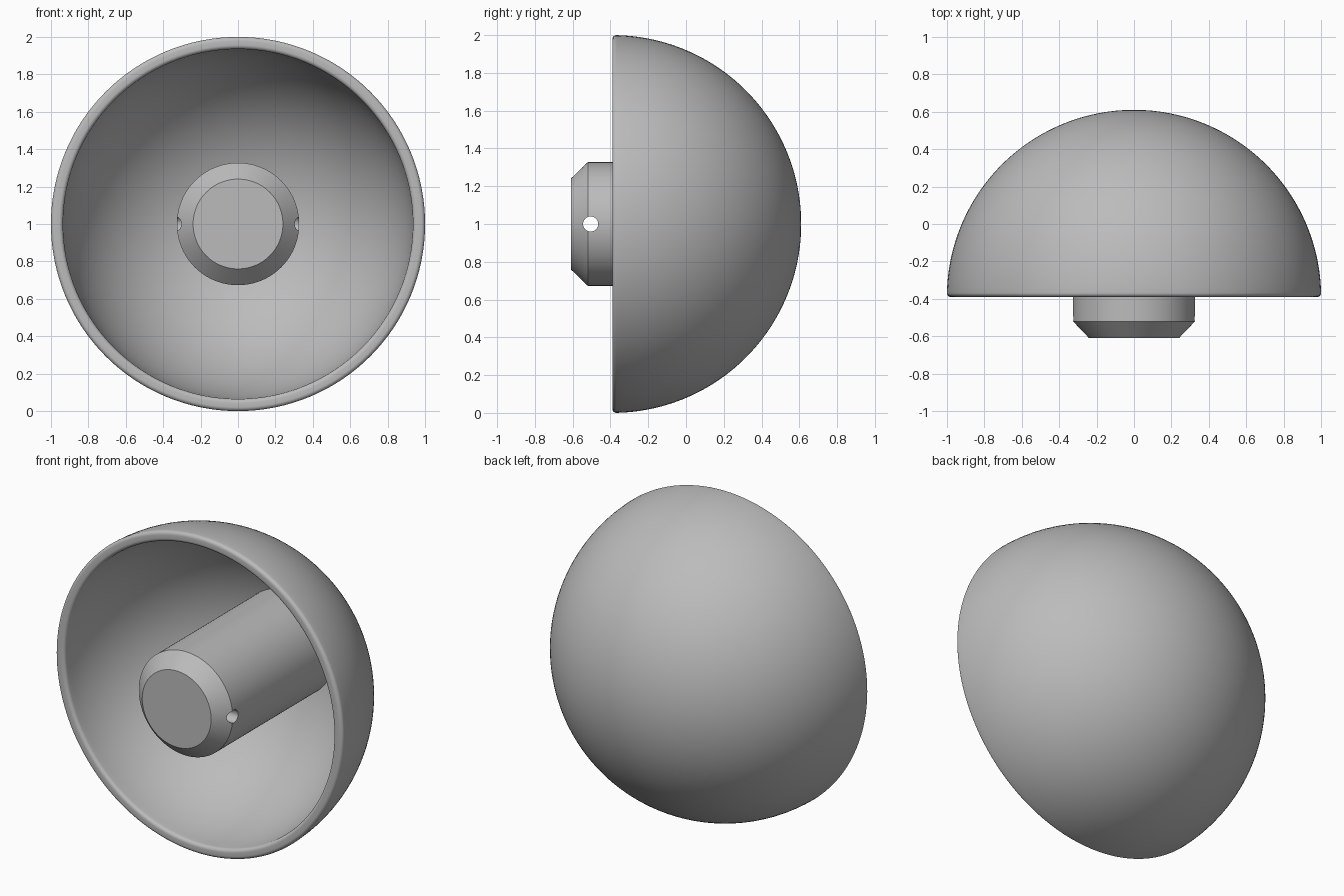
import bpy, bmesh
from math import sin, cos, pi, tau, sqrt, asin
from mathutils import Matrix, Vector

cube = bpy.data.objects.get("Cube")
if cube:
    bpy.data.objects.remove(cube, do_unlink=True)

OUTER, INNER, STEM = 1.0, 0.935, 0.327
RIM_Y, TIP_Y, FILLET = -0.39, -0.61, 0.022
SEGMENTS = 128

grey = bpy.data.materials.new("plain grey")
grey.use_nodes = True
grey.diffuse_color = (0.5, 0.5, 0.5, 1)
grey.node_tree.nodes["Principled BSDF"].inputs["Base Color"].default_value = (0.5, 0.5, 0.5, 1)


def arc(cx, cy, radius, start, end, steps):
    """Points (distance from axis, y) along a circular arc."""
    angles = [start + (end - start) * i / steps for i in range(steps + 1)]
    return [(cx + radius * cos(a), cy + radius * sin(a)) for a in angles]


def add_object(name, bm):
    bmesh.ops.recalc_face_normals(bm, faces=bm.faces)
    mesh = bpy.data.meshes.new(name)
    bm.to_mesh(mesh)
    bm.free()
    mesh.materials.append(grey)
    obj = bpy.data.objects.new(name, mesh)
    bpy.context.collection.objects.link(obj)
    return obj


def lathe(name, profile):
    """Spin a profile around the y axis at z = 1."""
    bm = bmesh.new()
    verts = [bm.verts.new((r, y, 1)) for r, y in profile]
    edges = [bm.edges.new(pair) for pair in zip(verts, verts[1:])]
    bmesh.ops.spin(bm, geom=verts + edges, cent=(0, 0, 1), axis=(0, 1, 0),
                   angle=tau, steps=SEGMENTS, use_merge=True)
    bmesh.ops.remove_doubles(bm, verts=bm.verts, dist=0.0001)
    return add_object(name, bm)


# Hollow dome with a rounded rim, and a chamfered stem rising from its inside
rim_base = RIM_Y + FILLET
profile = arc(0, RIM_Y, OUTER, pi / 2, asin(FILLET), 48)
profile += arc(OUTER - FILLET, rim_base, FILLET, 0, -pi / 2, 6)[1:]
profile += arc(INNER + FILLET, rim_base, FILLET, -pi / 2, -pi, 6)
profile += arc(0, RIM_Y, INNER, asin(FILLET / INNER), pi / 2 - asin(STEM / INNER), 40)[1:]
profile += [(STEM, -0.52), (0.24, TIP_Y), (0, TIP_Y)]
profile[0] = (0, profile[0][1])
dome = lathe("dome_with_stem", profile)

# Cross hole drilled sideways through the stem
bm = bmesh.new()
bmesh.ops.create_cone(bm, cap_ends=True, segments=32, radius1=0.04, radius2=0.04, depth=0.8,
                      matrix=Matrix.Translation((0, -0.505, 1)) @ Matrix.Rotation(pi / 2, 4, "Y"))
cutter = add_object("hole_cutter", bm)
cutter.hide_render = True

drill = dome.modifiers.new("cross hole", "BOOLEAN")
drill.operation = "DIFFERENCE"
drill.solver = "EXACT"
drill.object = cutter

bpy.ops.object.select_all(action="DESELECT")
dome.select_set(True)
bpy.context.view_layer.objects.active = dome
bpy.ops.object.modifier_apply(modifier=drill.name)
bpy.data.objects.remove(cutter, do_unlink=True)
bpy.ops.object.shade_smooth_by_angle(angle=pi / 6)
